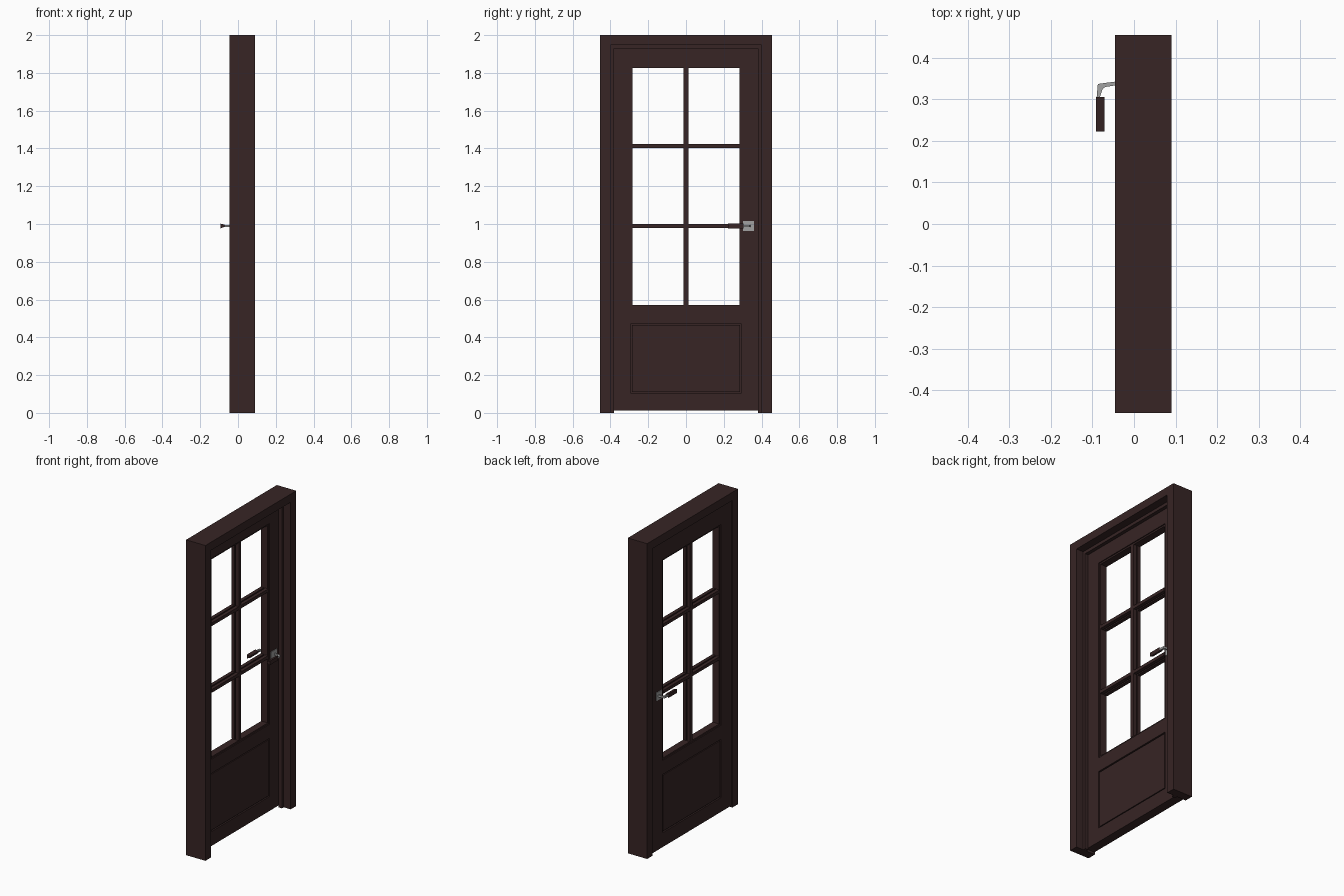
import bpy, bmesh
from mathutils import Vector

if "Cube" in bpy.data.objects:
    bpy.data.objects.remove(bpy.data.objects["Cube"])


def material(name, rgb):
    m = bpy.data.materials.new(name)
    m.diffuse_color = (*rgb, 1)
    m.use_nodes = True
    m.node_tree.nodes["Principled BSDF"].inputs["Base Color"].default_value = m.diffuse_color
    return m


WOOD = material("dark brown wood", (0.038, 0.018, 0.018))
METAL = material("grey metal", (0.36, 0.36, 0.36))


def finish(name, bm, mat):
    bmesh.ops.recalc_face_normals(bm, faces=bm.faces)
    me = bpy.data.meshes.new(name)
    bm.to_mesh(me)
    bm.free()
    me.materials.append(mat)
    ob = bpy.data.objects.new(name, me)
    bpy.context.collection.objects.link(ob)
    return ob


def slab(name, ys, zs, holes, x0, x1, mat=WOOD):
    """Grid of cells in the y-z plane, without the holes, extruded along x."""
    bm = bmesh.new()
    grid = [[bm.verts.new((x0, y, z)) for z in zs] for y in ys]
    for i in range(len(ys) - 1):
        for j in range(len(zs) - 1):
            if (i, j) not in holes:
                bm.faces.new((grid[i][j], grid[i + 1][j], grid[i + 1][j + 1], grid[i][j + 1]))
    ext = bmesh.ops.extrude_face_region(bm, geom=bm.faces[:])
    moved = [g for g in ext["geom"] if isinstance(g, bmesh.types.BMVert)]
    bmesh.ops.translate(bm, verts=moved, vec=Vector((x1 - x0, 0, 0)))
    return finish(name, bm, mat)


def box(name, x, y, z, mat=WOOD):
    return slab(name, y, z, (), x[0], x[1], mat)


def loft(name, rings, mat):
    """Closed solid through a row of matching cross-sections."""
    bm = bmesh.new()
    loops = [[bm.verts.new(p) for p in r] for r in rings]
    n = len(loops[0])
    for a, b in zip(loops, loops[1:]):
        for k in range(n):
            bm.faces.new((a[k], a[(k + 1) % n], b[(k + 1) % n], b[k]))
    bm.faces.new(loops[0])
    bm.faces.new(loops[-1])
    return finish(name, bm, mat)


X0, X1 = -0.041, 0.017          # door leaf faces
MID = (X0 + X1) / 2

# fixed frame and the stop inside it
slab("door_frame", (-0.455, -0.4, 0.4, 0.455), (0, 1.948, 2.0), {(1, 0)}, -0.046, 0.09)
slab("frame_stop", (-0.4, -0.382, 0.382, 0.4), (0, 1.928, 1.948), {(1, 0)}, X1 + 0.001, 0.04)

# door leaf with window opening and panel opening
slab("door_leaf", (-0.397, -0.292, 0.292, 0.397),
     (0.012, 0.103, 0.472, 0.562, 1.835, 1.945), {(1, 1), (1, 3)}, X0, X1)

# recessed bead round the window
slab("window_bead", (-0.292, -0.282, 0.282, 0.292), (0.562, 0.572, 1.825, 1.835),
     {(1, 1)}, X0 + 0.006, X1 - 0.006)

# lower panel: deep core with a raised field on both faces, leaving a groove
box("panel_core", (X0 + 0.01, X1 - 0.01), (-0.292, 0.292), (0.103, 0.472))
box("panel_field", (X0 + 0.002, X1 - 0.002), (-0.285, 0.285), (0.11, 0.465))

# glazing bars, one layer on each side of the pane gap
for side, xa, xb in (("back", X0 + 0.003, MID - 0.004), ("front", MID + 0.004, X1 - 0.003)):
    slab("glazing_bars_" + side, (-0.282, -0.012, 0.012, 0.282),
         (0.572, 0.98, 1.0, 1.403, 1.423, 1.825),
         {(i, j) for i in (0, 2) for j in (0, 2, 4)}, xa, xb)

# lever handle on each face
ZH = 0.99
for side, s, face in (("back", -1, X0), ("front", 1, X1)):
    box("handle_plate_" + side, sorted((face, face + s * 0.004)),
        (0.303, 0.36), (ZH - 0.026, ZH + 0.026), METAL)

    def ring(pts, h):
        (d0, y0), (d1, y1) = pts
        return [(face + s * d0, y0, ZH - h), (face + s * d1, y1, ZH - h),
                (face + s * d1, y1, ZH + h), (face + s * d0, y0, ZH + h)]

    # bent metal arm
    loft("handle_arm_" + side, [
        ring(((0.0, 0.334), (0.0, 0.343)), 0.006),
        ring(((0.027, 0.330), (0.024, 0.340)), 0.006),
        ring(((0.034, 0.326), (0.046, 0.337)), 0.006),
        ring(((0.042, 0.303), (0.049, 0.303)), 0.006)], METAL)

    # tapered wooden grip, taller on the outside
    grip = []
    for y in (0.305, 0.222):
        xi, xo = face + s * 0.030, face + s * 0.051
        grip.append([(xi, y, ZH - 0.005), (xo, y, ZH - 0.013),
                     (xo, y, ZH + 0.012), (xi, y, ZH + 0.006)])
    loft("handle_grip_" + side, grip, WOOD)
